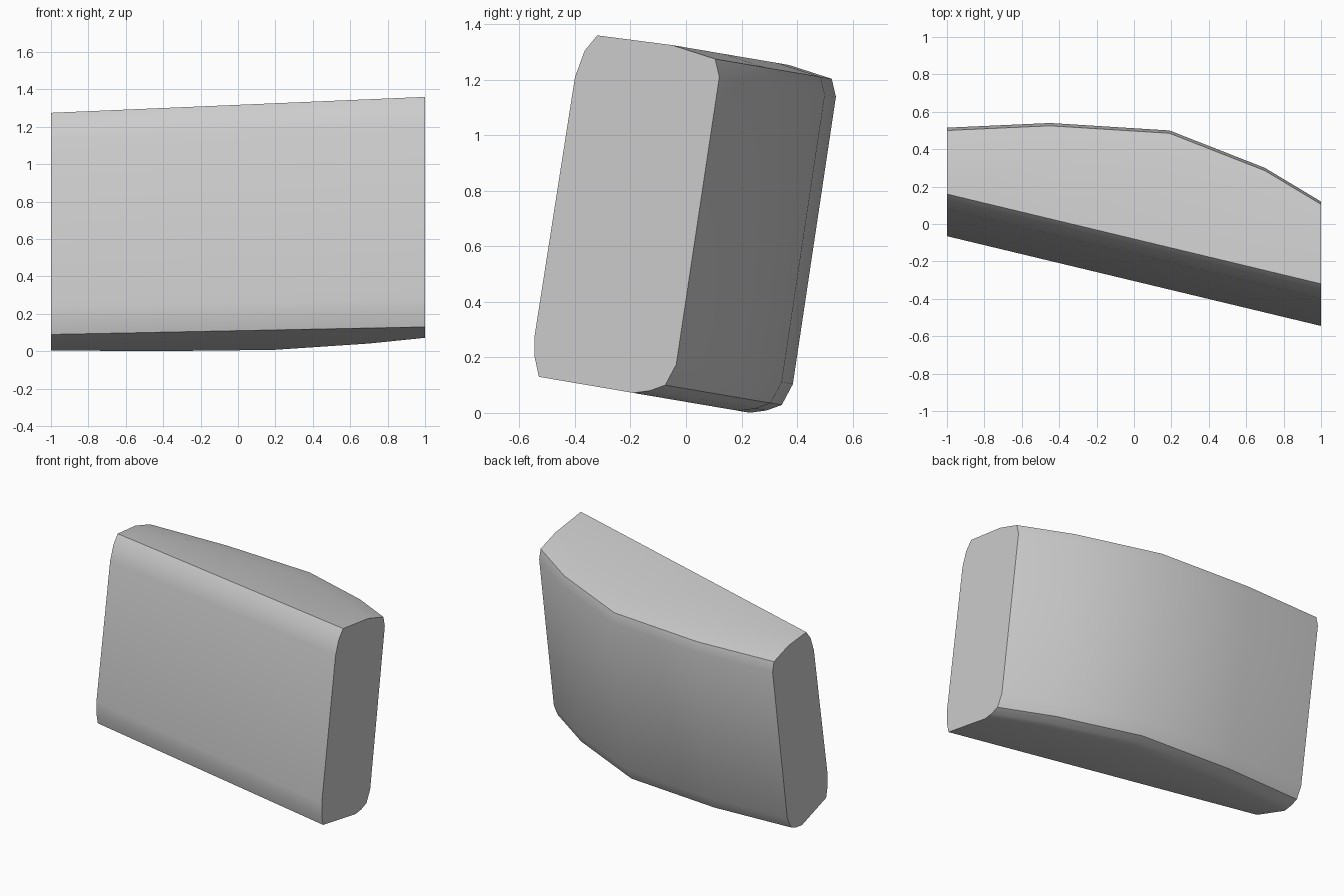
import bpy, bmesh, math

cube = bpy.data.objects.get("Cube")
if cube:
    bpy.data.objects.remove(cube, do_unlink=True)

# Plain grey
grey = bpy.data.materials.new("grey")
grey.use_nodes = True
colour = (0.6, 0.6, 0.6, 1)
grey.diffuse_color = colour
grey.node_tree.nodes["Principled BSDF"].inputs["Base Color"].default_value = colour

# Leaning cross-section at the left end, as (y, z)
front = [(-0.32, 1.36), (-0.365, 1.305), (-0.40, 1.21),
         (-0.545, 0.28), (-0.545, 0.20), (-0.53, 0.13)]
back = [(-0.19, 0.072), (-0.13, 0.08), (-0.075, 0.10), (-0.035, 0.175),
        (0.12, 1.21), (0.105, 1.275), (-0.05, 1.325)]

# Stations along x with the back face's bulge at each
stations = [(1, 0), (0.7, 0.18), (0.19, 0.38), (-0.45, 0.42), (-1, 0.395)]


def section(x, bulge):
    t = (1 - x) / 2
    ring = [(x, y + 0.48 * t, z - t * (0.04 + 0.045 * (z > 0.7))) for y, z in front]
    ring += [(x, y + bulge, z - 0.17 * bulge) for y, z in back]
    return ring


# Loft the sections and cap both ends
bm = bmesh.new()
rings = [[bm.verts.new(p) for p in section(*s)] for s in stations]
for a, b in zip(rings, rings[1:]):
    for i in range(len(a)):
        j = (i + 1) % len(a)
        bm.faces.new((a[i], a[j], b[j], b[i]))
bm.faces.new(rings[0])
bm.faces.new(rings[-1])
bmesh.ops.recalc_face_normals(bm, faces=bm.faces)

mesh = bpy.data.meshes.new("wedge_panel")
bm.to_mesh(mesh)
bm.free()
mesh.materials.append(grey)
panel = bpy.data.objects.new("wedge_panel", mesh)
bpy.context.collection.objects.link(panel)

# Smooth rounded corners, sharp end caps
bpy.ops.object.select_all(action='DESELECT')
panel.select_set(True)
bpy.context.view_layer.objects.active = panel
bpy.ops.object.shade_smooth_by_angle(angle=math.radians(40))
